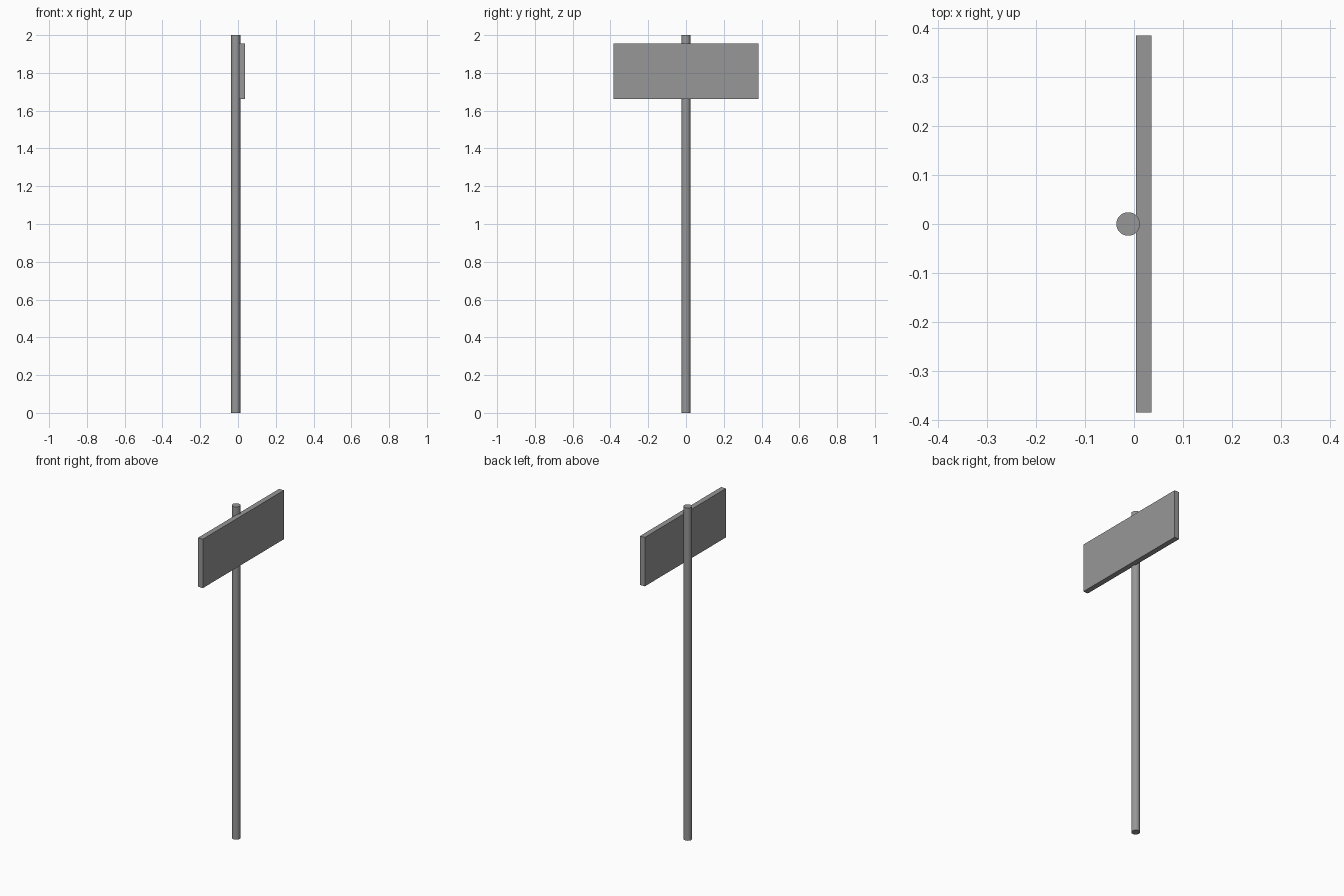
import bpy
import math

cube = bpy.data.objects.get("Cube")
if cube:
    bpy.data.objects.remove(cube, do_unlink=True)

# Single flat grey
grey = bpy.data.materials.new("grey")
grey.use_nodes = True
colour = (0.31, 0.31, 0.31, 1)
grey.diffuse_color = colour
grey.node_tree.nodes["Principled BSDF"].inputs["Base Color"].default_value = colour


def finish(name):
    obj = bpy.context.object
    obj.name = name
    obj.data.materials.append(grey)
    return obj


# Round post
bpy.ops.mesh.primitive_cylinder_add(vertices=32, radius=0.024, depth=2,
                                    location=(-0.012, 0, 1))
finish("post")
bpy.ops.object.shade_smooth_by_angle(angle=math.radians(30))

# Sign board, slightly sunk into the left side of the post
bpy.ops.mesh.primitive_cube_add(size=1, location=(0.02, 0, 1.808))
board = finish("sign_board")
board.scale = (0.032, 0.77, 0.294)
bpy.ops.object.transform_apply(location=False, rotation=False, scale=True)
